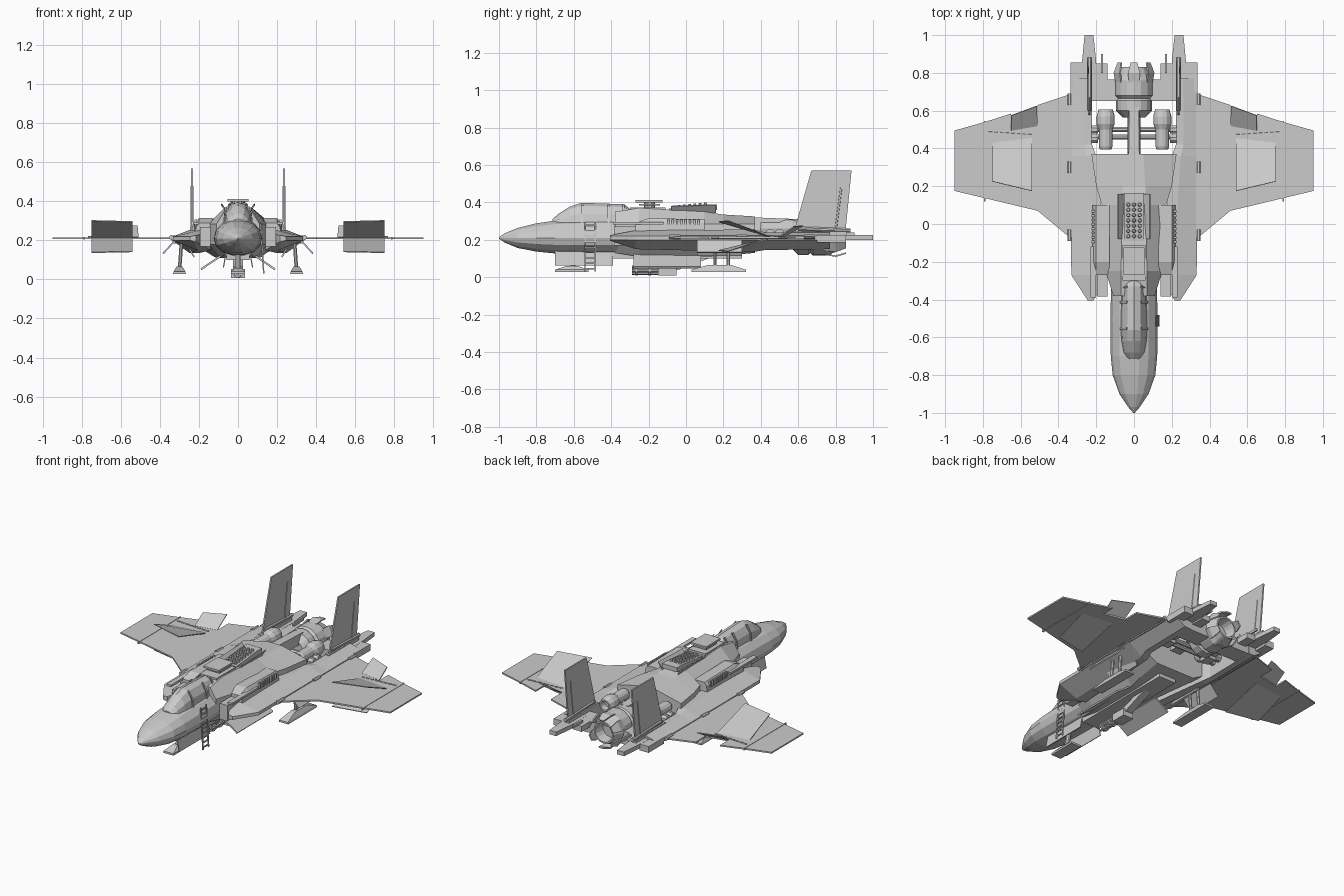
import bpy, bmesh, math
from mathutils import Vector


def mesh(name, verts, faces, mirror=False, thick=0):
    me = bpy.data.meshes.new(name)
    me.from_pydata([tuple(v) for v in verts], [], faces)
    bm = bmesh.new()
    bm.from_mesh(me)
    bmesh.ops.recalc_face_normals(bm, faces=bm.faces)
    bm.to_mesh(me)
    bm.free()
    ob = bpy.data.objects.new(name, me)
    bpy.context.collection.objects.link(ob)
    if thick:
        m = ob.modifiers.new("Solidify", "SOLIDIFY")
        m.thickness, m.offset = thick, 0
    if mirror:
        m = ob.modifiers.new("Mirror", "MIRROR")
        m.use_mirror_merge = False
    return ob


def loft(name, rings, mirror=False):
    n = len(rings[0])
    verts = [p for r in rings for p in r]
    faces = [(k * n + i, k * n + (i + 1) % n, (k + 1) * n + (i + 1) % n, (k + 1) * n + i)
             for k in range(len(rings) - 1) for i in range(n)]
    faces += [tuple(range(n)), tuple(range(len(verts) - n, len(verts)))]
    return mesh(name, verts, faces, mirror)


def box(name, x0, x1, y0, y1, z0, z1, mirror=False):
    ring = lambda z: [(x0, y0, z), (x1, y0, z), (x1, y1, z), (x0, y1, z)]
    return loft(name, [ring(z0), ring(z1)], mirror)


def plate(name, pts, thick=0.008, mirror=True):
    return mesh(name, pts, [tuple(range(len(pts)))], mirror, thick)


def rod(name, a, b, r, r2=None, n=8, mirror=False):
    a, b = Vector(a), Vector(b)
    q = (b - a).to_track_quat('Z', 'Y')
    circ = lambda c, s: [c + q @ Vector((s * math.cos(t), s * math.sin(t), 0))
                         for t in [2 * math.pi * (i + .5) / n for i in range(n)]]
    return loft(name, [circ(a, r), circ(b, r2 or r)], mirror)


def lathe_y(name, x, z, prof, n=16, mirror=False):
    return loft(name, [[(x + r * math.cos(2 * math.pi * i / n), y, z + r * math.sin(2 * math.pi * i / n))
                        for i in range(n)] for y, r in prof], mirror)


# Nose fuselage and canopy: stations are y, half width, top, bottom, widest height
def body(name, stations, n=14):
    rings = []
    for y, w, t, b, m in stations:
        ring = []
        for i in range(n):
            a = 2 * math.pi * i / n
            s = math.sin(a)
            ring.append((w * math.cos(a), y, m + s * ((t - m) if s > 0 else (m - b))))
        rings.append(ring)
    return loft(name, rings)


body("nose_fuselage", [(-1, .004, .214, .206, .21), (-.97, .03, .235, .185, .21), (-.9, .077, .265, .155, .21),
     (-.8, .113, .29, .135, .21), (-.7, .123, .305, .125, .21), (-.5, .125, .315, .12, .21), (-.28, .12, .315, .12, .21)])
body("canopy", [(-.715, .035, .31, .27, .28), (-.68, .058, .34, .26, .28), (-.62, .068, .378, .26, .28),
     (-.56, .072, .398, .26, .28), (-.33, .068, .39, .26, .28), (-.3, .06, .365, .26, .28)], 12)
for y in (-.56, -.42, -.34):
    plate("canopy_frame", [(.073, y, .28), (.066, y, .34), (.04, y, .385), (.036, y + .012, .386),
                           (.068, y + .012, .34), (.074, y + .012, .28)], .006)

# Central hull with sloping shoulders
rings = []
for y, w, s, t, b in [(-.38, .11, .07, .35, .13), (-.25, .15, .068, .37, .11), (.1, .17, .065, .35, .11),
                      (.2, .2, .06, .335, .115), (.37, .225, .05, .325, .13)]:
    half = [(s, t), (w, .285), (w, .18), (w * .6, b)]
    rings.append([(x, y, z) for x, z in half] + [(-x, y, z) for x, z in reversed(half)])
loft("central_hull", rings)
loft("spine_beam", [[(-w, y, .25), (w, y, .25), (w * .8, y, t), (-w * .8, y, t)]
                    for y, w, t in [(.1, .075, .345), (.22, .036, .325), (.62, .033, .31)]])

# Side nacelles with pointed front
nac = []
for y, i, o, b, m, t in [(-.405, .215, .245, .195, .21, .225), (-.27, .14, .332, .15, .21, .25),
                         (.36, .2, .335, .135, .21, .255), (.42, .222, .335, .145, .21, .24), (.77, .222, .335, .15, .21, .24)]:
    e = i + (o - i) * .35
    nac.append([(i, y, b), (e, y, b), (o, y, m - .01), (o, y, m + .01), (e, y, t), (i, y, t)])
loft("side_nacelle", nac, True)
box("intake_front", .14, .195, -.385, -.25, .17, .27, True)
loft("shoulder_fairing", [[(.13, y, .22), (.222, y, .22), (.215, y, t - .02), (.2, y, t), (.13, y, t)]
                          for y, t in [(-.27, .29), (-.2, .315), (.1, .31)]], True)
for k in range(8):
    y = -.1 + k * .023
    box("vent_slat", .21, .224, y, y + .012, .275, .308, True)
box("side_rail", .2, .23, -.39, -.12, .283, .296, True)
box("nacelle_edge_strip", .325, .342, -.07, .69, .2, .222, True)
for y in (-.06, .3, .66):
    rod("wing_hinge", (.342, y - .03, .216), (.342, y + .03, .216), .012, mirror=True)

# Rear block and tail booms
box("rear_block", -.225, .225, .65, .765, .15, .225)
box("boom_outer", .27, .335, .7, .855, .185, .225, True)
box("boom_inner", .14, .2, .7, .85, .19, .225, True)
box("boom_pin", .165, .175, .8, .9, .225, .24, True)
loft("tail_boom", [[(a, y, .2), (b, y, .2), (b, y, .226), (a, y, .226)]
                   for y, a, b in [(.7, .2, .28), (.86, .2, .275), (1.0, .215, .262)]], True)

# Wings with notched trailing edge and raised flap
plate("wing", [(.33, -.08, .212), (.51, .07, .212), (.95, .175, .212), (.95, .495, .212), (.79, .54, .212),
               (.65, .585, .212), (.65, .5, .212), (.51, .53, .212), (.51, .63, .212), (.33, .69, .212)], .009)
plate("wing_flap", [(.51, .52, .215), (.65, .495, .215), (.65, .575, .27), (.515, .625, .275)], .006)
for z in (.302, .138):
    plate("split_airbrake", [(.54, .46, .212), (.75, .435, .212), (.75, .225, z), (.54, .175, z * .94 + .0127)], .005)
box("wingtip_joint", .785, .793, .12, .545, .205, .219, True)
for k in range(8):
    x = .54 + k * .03
    rod("hinge_stub", (x, .475 + k * .002, .217), (x + .02, .476 + k * .002, .217), .005, n=6, mirror=True)

# Twin vertical tails
plate("tail_fin", [(.236, .57, .22), (.236, .67, .57), (.236, .885, .57), (.236, .85, .22)], .009)
box("fin_root", .222, .25, .56, .86, .22, .245, True)
rod("fin_root_rod", (.236, .6, .26), (.236, .88, .25), .012, mirror=True)
rod("rudder_hinge", (.236, .8, .25), (.236, .83, .48), .008, n=6, mirror=True)

# Main engine, open nozzle and petals
lathe_y("main_engine", 0, .215, [(.565, .06), (.6, .096), (.655, .096), (.665, .085), (.68, .1), (.76, .1),
                               (.785, .085), (.83, .07), (.83, .06), (.76, .05)])
for k in range(6):
    a = math.pi * (k + .5) / 3
    pts = []
    for y, r, d in [(.75, .098, .3), (.8, .107, .3), (.855, .088, .2)]:
        pts += [(r * math.cos(a + s), y, .215 + r * math.sin(a + s)) for s in (-d, d)]
    mesh("nozzle_petal", pts, [(0, 1, 3, 2), (2, 3, 5, 4)], thick=.008)

# Small side engines on a cross bar
lathe_y("small_engine", .15, .26, [(.395, .03), (.41, .036), (.5, .036), (.53, .048), (.57, .048), (.605, .038), (.605, .028), (.57, .022)],
        12, True)
box("engine_saddle", .12, .18, .45, .52, .2, .265, True)
for y in (.46, .5):
    rod("cross_bar", (-.225, y, .235), (.225, y, .235), .014)
for y in (.45, .5):
    rod("bar_joint", (.19, y, .235), (.225, y, .235), .024, mirror=True)

# Top sensor platform and rocket launcher
box("platform_top", -.055, .055, -.27, -.125, .4, .412)
box("platform_middle", -.045, .045, -.25, -.14, .383, .392)
rod("platform_stem", (0, -.195, .35), (0, -.195, .405), .03, n=10)
box("spine_hatch", -.06, .06, -.3, -.11, .355, .374)
loft("rocket_launcher", [[(-.052, y, b), (.052, y, b), (.052, y, t), (-.052, y, t)]
                         for y, b, t in [(-.09, .345, .367), (.12, .352, .388), (.165, .36, .388)]])
for r in range(7):
    for c in (-.03, 0, .03):
        y = -.065 + r * .028
        z = .37 + (y + .09) * .1
        rod("rocket_cap", (c, y, z - .005), (c, y, z + .01), .011, .007)
plate("launcher_door", [(.055, -.08, .345), (.085, -.08, .38), (.085, .16, .388), (.055, .16, .345)], .006)

# Nose gear bay, skid and boarding ladder
plate("nose_gear_door", [(.06, -.7, .14), (.06, -.39, .14), (.075, -.39, .062), (.075, -.7, .062)], .006)
rod("nose_gear_strut", (0, -.61, .045), (0, -.58, .15), .014)
loft("nose_skid", [[(-w, a, z), (w, a, z), (w, b, z), (-w, b, z)]
                   for z, w, a, b in [(.028, .035, -.7, -.52), (.04, .035, -.7, -.52), (.06, .018, -.64, -.58)]])
for y in (-.54, -.485):
    rod("ladder_rail", (.132, y, .03), (.115, y, .295), .005, n=4)
for k in range(9):
    z = .045 + k * .029
    rod("ladder_rung", (.131 - k * .0018, -.54, z), (.131 - k * .0018, -.485, z), .005, n=4)

# Belly gun and splayed bay doors
for k in range(5):
    a = 2 * math.pi * k / 5
    x, z = .018 * math.cos(a), .038 + .018 * math.sin(a)
    rod("gun_barrel", (x, -.29, z), (x, -.14, z), .008, n=6)
for y in (-.27, -.2):
    rod("gun_collar", (0, y, .038), (0, y + .012, .038), .03, n=10)
box("gun_body", -.036, .036, -.15, -.05, .008, .055)
loft("gun_arm", [[(-.025, y, z), (.025, y, z), (.025, y, z + .035), (-.025, y, z + .035)]
                 for y, z in [(-.1, .03), (-.04, .04), (.12, .1)]])
plate("belly_bay_door", [(.09, -.28, .12), (.19, -.28, .052), (.19, .08, .052), (.09, .08, .12)], .01)
box("belly_keel", -.06, .06, -.39, .3, .1, .14)

# Main landing gear skids, struts and doors
loft("main_skid", [[(.3 - w, a, z), (.3 + w, a, z), (.3 + w, b, z), (.3 - w, b, z)]
                   for z, w, a, b in [(.028, .033, .03, .32), (.04, .03, .03, .32), (.066, .016, .12, .24)]], True)
for y in (.155, .225):
    rod("main_strut", (.3, y, .05), (.29, y, .19), .01, mirror=True)
plate("main_gear_door", [(.325, .06, .198), (.385, .06, .132), (.385, .3, .132), (.325, .3, .198)], .008)
plate("inner_gear_door", [(.25, .06, .16), (.225, .06, .115), (.225, .3, .115), (.25, .3, .16)], .008)
